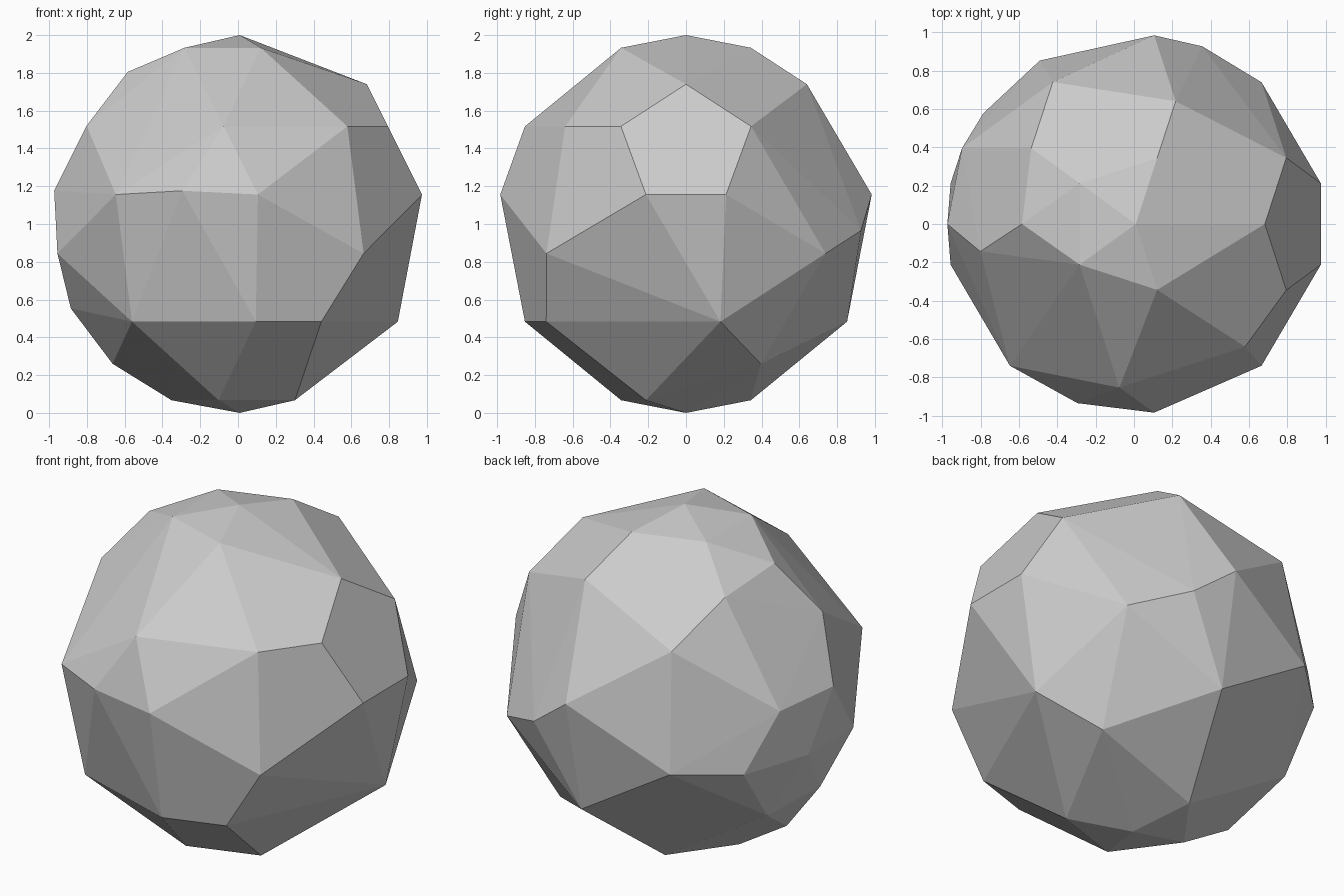
import bpy
import bmesh
from math import radians, cos, sin

cube = bpy.data.objects.get("Cube")
if cube:
    bpy.data.objects.remove(cube, do_unlink=True)

# One plain grey for the whole solid
grey = bpy.data.materials.new("stone_grey")
grey.use_nodes = True
colour = (0.6, 0.6, 0.6, 1.0)
grey.diffuse_color = colour
grey.node_tree.nodes["Principled BSDF"].inputs["Base Color"].default_value = colour

# Corners of the boulder as rings: radius, height, azimuths in degrees
rings = [
    (0, 2, [0]),                                             # top pole
    (0.361, 1.933, [72, 144, 216, 288]),                     # cap
    (0.593, 1.805, [180]),
    (0.673, 1.74, [0, 72, 144]),
    (0.857, 1.517, [23.7, -23.7, -48.3, -95.7, 120.3]),      # shoulder
    (0.823, 1.52, [190]),
    (0.988, 1.156, [12.4, -12.4, 84.4, -84.4, 156.4, -131.6]),  # upper belt
    (0.982, 1.176, [180, 252]),
    (0.989, 0.965, [69.5]),
    (0.982, 0.815, [144]),
    (0.988, 0.844, [48.4, -48.4, 120.4, 167.6, -167.6]),     # lower belt
    (0.894, 0.553, [180]),
    (0.857, 0.483, [12.3, -59.7, 84.3, -84.3, -131.7, 156.3]),  # underside
    (0.673, 0.26, [36, 180]),
    (0.361, 0.067, [-36, 108, -108, 180]),                   # foot
    (0, 0, [0]),                                             # bottom pole
]
centre_x = 0.009

# Wrap the corners in a faceted convex skin
bm = bmesh.new()
for radius, height, azimuths in rings:
    for azimuth in azimuths:
        a = radians(azimuth)
        bm.verts.new((centre_x + radius * cos(a), radius * sin(a), height))
bmesh.ops.convex_hull(bm, input=bm.verts[:])
loose = [v for v in bm.verts if not v.link_faces]
bmesh.ops.delete(bm, geom=loose, context='VERTS')

# Merge triangles that lie in one plane into larger flat facets
bmesh.ops.dissolve_limit(bm, angle_limit=radians(1), verts=bm.verts[:], edges=bm.edges[:])
bmesh.ops.recalc_face_normals(bm, faces=bm.faces[:])

mesh = bpy.data.meshes.new("faceted_boulder")
bm.to_mesh(mesh)
bm.free()
mesh.materials.append(grey)
boulder = bpy.data.objects.new("faceted_boulder", mesh)
bpy.context.scene.collection.objects.link(boulder)
